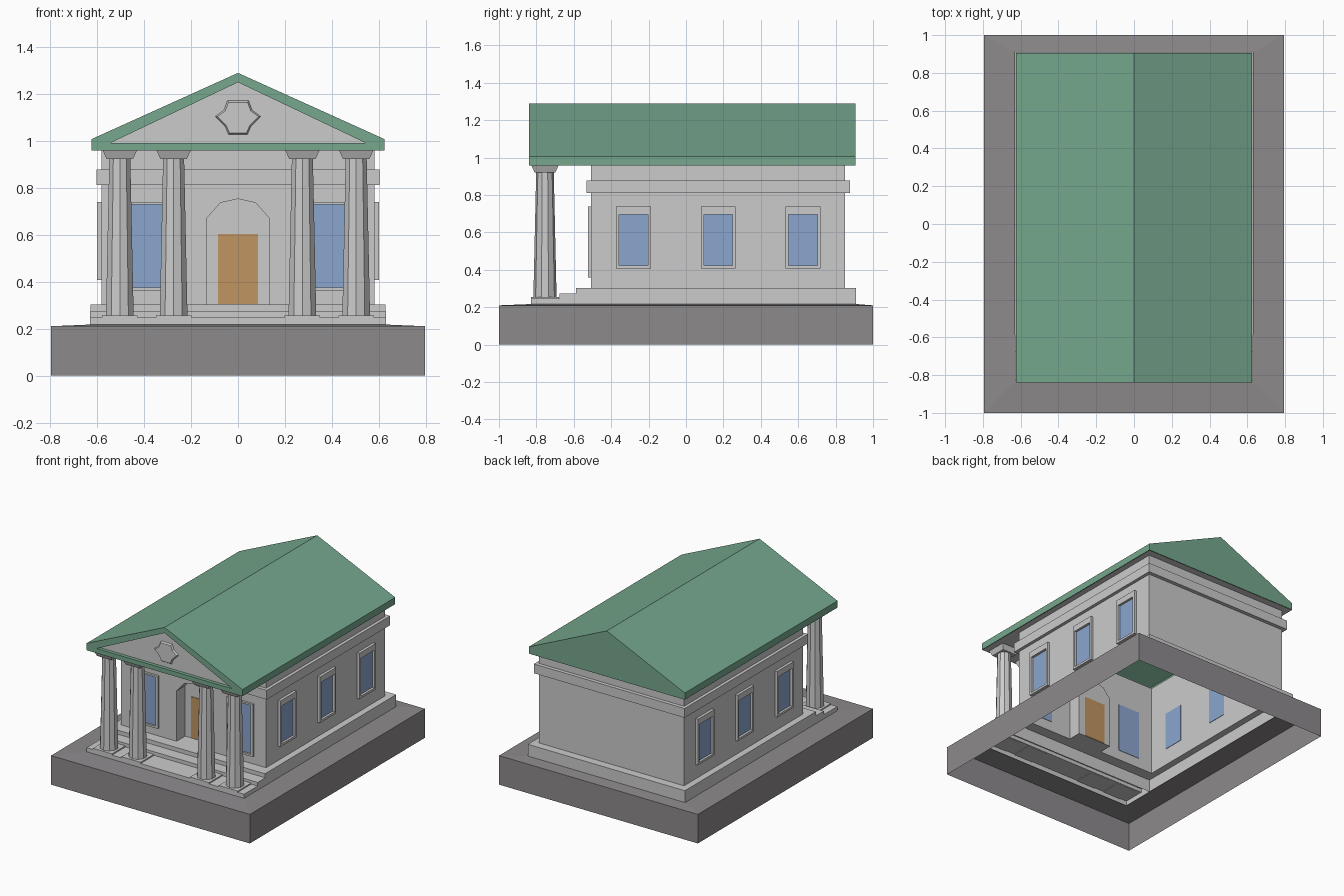
import bpy, bmesh, math

if "Cube" in bpy.data.objects:
    bpy.data.objects.remove(bpy.data.objects["Cube"])


def material(name, rgb):
    m = bpy.data.materials.new(name)
    m.diffuse_color = (*rgb, 1)
    m.use_nodes = True
    m.node_tree.nodes["Principled BSDF"].inputs["Base Color"].default_value = m.diffuse_color
    return m


STONE = material("light_stone", (0.60, 0.60, 0.60))
GROUND = material("dark_grey_base", (0.27, 0.255, 0.265))
GREEN = material("green_roof", (0.18, 0.39, 0.27))
GLASS = material("blue_glass", (0.26, 0.38, 0.62))
WOOD = material("orange_door", (0.53, 0.30, 0.12))


def mesh(name, verts, faces, mats, rule=None):
    bm = bmesh.new()
    vs = [bm.verts.new(v) for v in verts]
    for f in faces:
        bm.faces.new([vs[i] for i in f])
    bmesh.ops.recalc_face_normals(bm, faces=bm.faces[:])
    if rule:
        for f in bm.faces:
            f.material_index = rule(f)
    me = bpy.data.meshes.new(name)
    bm.to_mesh(me)
    bm.free()
    for m in mats:
        me.materials.append(m)
    ob = bpy.data.objects.new(name, me)
    bpy.context.collection.objects.link(ob)
    return ob


def bridge(name, loops, mat, cap_start=False, cap_end=False):
    """Join equal-length closed loops of points into a skin."""
    n = len(loops[0])
    faces = [(k * n + i, k * n + (i + 1) % n, (k + 1) * n + (i + 1) % n, (k + 1) * n + i)
             for k in range(len(loops) - 1) for i in range(n)]
    if cap_start:
        faces.append(tuple(range(n)))
    if cap_end:
        faces.append(tuple(range((len(loops) - 1) * n, len(loops) * n)))
    return mesh(name, [p for l in loops for p in l], faces, [mat])


def rect(x, y0, y1, z):
    return [(-x, y0, z), (x, y0, z), (x, y1, z), (-x, y1, z)]


WX, WF, WB = 0.58, -0.508, 0.85          # wall half width, front, back
WZ0, WZ1 = 0.302, 0.957

# open-bottomed base, plinth, cornice band and soffit
bridge("base", [rect(0.795, -1, 1, 0), rect(0.795, -1, 1, 0.21),
                rect(0.63, -0.83, 0.91, 0.217)], GROUND)
bridge("plinth", [rect(0.628, -0.588, 0.91, 0.212), rect(0.628, -0.588, 0.91, WZ0),
                  rect(WX, WF, WB, WZ0)], STONE)
bridge("cornice", [rect(WX, WF, WB, 0.81), rect(0.603, -0.533, 0.877, 0.81),
                   rect(0.603, -0.533, 0.877, 0.877), rect(WX, WF, WB, 0.877)], STONE)
bridge("soffit", [rect(0.622, -0.838, 0.903, WZ1), rect(WX, WF, WB, WZ1)], STONE)

# front steps: stair profile swept across x
stair = [(-0.83, 0.212), (-0.83, 0.247), (-0.675, 0.247), (-0.675, 0.273),
         (-0.588, 0.273), (-0.588, 0.212)]
n = len(stair)
mesh("steps", [(x, y, z) for x in (-0.63, 0.63) for y, z in stair],
     [(i, i + 1, n + i + 1, n + i) for i in range(4)]
     + [tuple(range(n)), tuple(range(n, 2 * n))], [STONE])

# walls with an arched opening in the front
arch = [(-0.135, WZ0), (-0.135, 0.667), (-0.075, 0.735), (0, 0.752),
        (0.075, 0.735), (0.135, 0.667), (0.135, WZ0)]
front = [(-WX, WZ0)] + arch + [(WX, WZ0), (WX, WZ1), (-WX, WZ1)]
k = len(front)
verts = [(x, WF, z) for x, z in front] + [(x, WB, z) for x in (-WX, WX) for z in (WZ0, WZ1)]
mesh("walls", verts, [tuple(range(k)), (0, k - 1, k + 1, k), (k - 3, k - 2, k + 3, k + 2),
                      (k, k + 1, k + 3, k + 2)], [STONE])
bridge("door_recess", [[(x, y, z) for x, z in arch] for y in (WF, -0.41)], STONE, cap_end=True)


# plates and frames laid out on a wall plane
def on_front(u, v, d):
    return (u, WF - d, v)


def on_right(u, v, d):
    return (WX + d, u, v)


def on_left(u, v, d):
    return (-WX - d, u, v)


def panel(place, c, hw, z0, z1, d):
    return [place(c + s * hw, z, d) for s, z in ((-1, z0), (1, z0), (1, z1), (-1, z1))]


def plate(name, place, c, hw, z0, z1, d0, d1, mat):
    bridge(name, [panel(place, c, hw, z0, z1, d) for d in (d0, d1)], mat, True, True)


def window(name, place, c, outer, inner, proud):
    bridge(name + "_frame", [panel(place, c, *outer, 0), panel(place, c, *outer, proud),
                             panel(place, c, *inner, proud), panel(place, c, *inner, 0)], STONE)
    plate(name + "_glass", place, c, *inner, -0.003, 0.003, GLASS)


plate("door", on_front, 0, 0.085, WZ0 + 0.002, 0.602, -0.101, -0.094, WOOD)
for side in (-1, 1):
    window("front_window", on_front, side * 0.38, (0.105, 0.36, 0.739), (0.088, 0.374, 0.727), 0.016)
for label, place in (("left", on_left), ("right", on_right)):
    for y in (-0.28, 0.172, 0.625):
        window(label + "_window", place, y, (0.093, 0.406, 0.738), (0.077, 0.422, 0.695), 0.02)


# columns: square foot, tapered shaft, flared square capital
def frustum(name, x, sides, r0, r1, z0, z1):
    def ring(r, z):
        return [(x + r * math.cos(a), -0.754 + r * math.sin(a), z)
                for a in (2 * math.pi * (i + 0.5) / sides for i in range(sides))]
    return bridge(name, [ring(r0, z0), ring(r1, z1)], STONE, True, True)


Q = math.sqrt(2)
for x in (-0.503, -0.274, 0.274, 0.503):
    frustum("column_foot", x, 4, 0.076 * Q, 0.076 * Q, 0.243, 0.256)
    frustum("column_shaft", x, 10, 0.062, 0.047, 0.256, 0.925)
    frustum("column_capital", x, 4, 0.056 * Q, 0.072 * Q, 0.921, 0.957)

# gable roof with a recessed stone pediment in front
outer = [(-0.624, WZ1), (0.624, WZ1), (0.624, 1.006), (0, 1.288), (-0.624, 1.006)]
inner = [(-0.543, 0.99), (0.543, 0.99), (0, 1.248)]
RF, RB, RD = -0.84, 0.905, -0.815
verts = ([(x, RF, z) for x, z in outer] + [(x, RB, z) for x, z in outer]
         + [(x, RF, z) for x, z in inner] + [(x, RD, z) for x, z in inner])
faces = [(i, i + 1, i + 6, i + 5) for i in (1, 2, 3)]
faces += [(4, 0, 5, 9), (5, 6, 7, 8, 9)]
faces += [(0, 1, 11, 10), (1, 2, 11), (2, 3, 12, 11), (3, 4, 10, 12), (4, 0, 10)]
faces += [(10, 11, 14, 13), (11, 12, 15, 14), (12, 10, 13, 15), (13, 14, 15)]
mesh("roof", verts, faces, [GREEN, STONE],
     lambda f: int(all(abs(v.co.y - RD) < 1e-4 for v in f.verts)))

# plain raised ornament on the pediment
half = [(0.04, 1.025), (0.055, 1.06), (0.097, 1.102), (0.06, 1.13), (0.045, 1.17)]
shield = half + [(-x, z) for x, z in reversed(half)]
bridge("pediment_ornament", [[(x * s, y, 1.1 + (z - 1.1) * s) for x, z in shield]
                             for y, s in ((RD, 1), (RD - 0.012, 0.9))], STONE, False, True)
